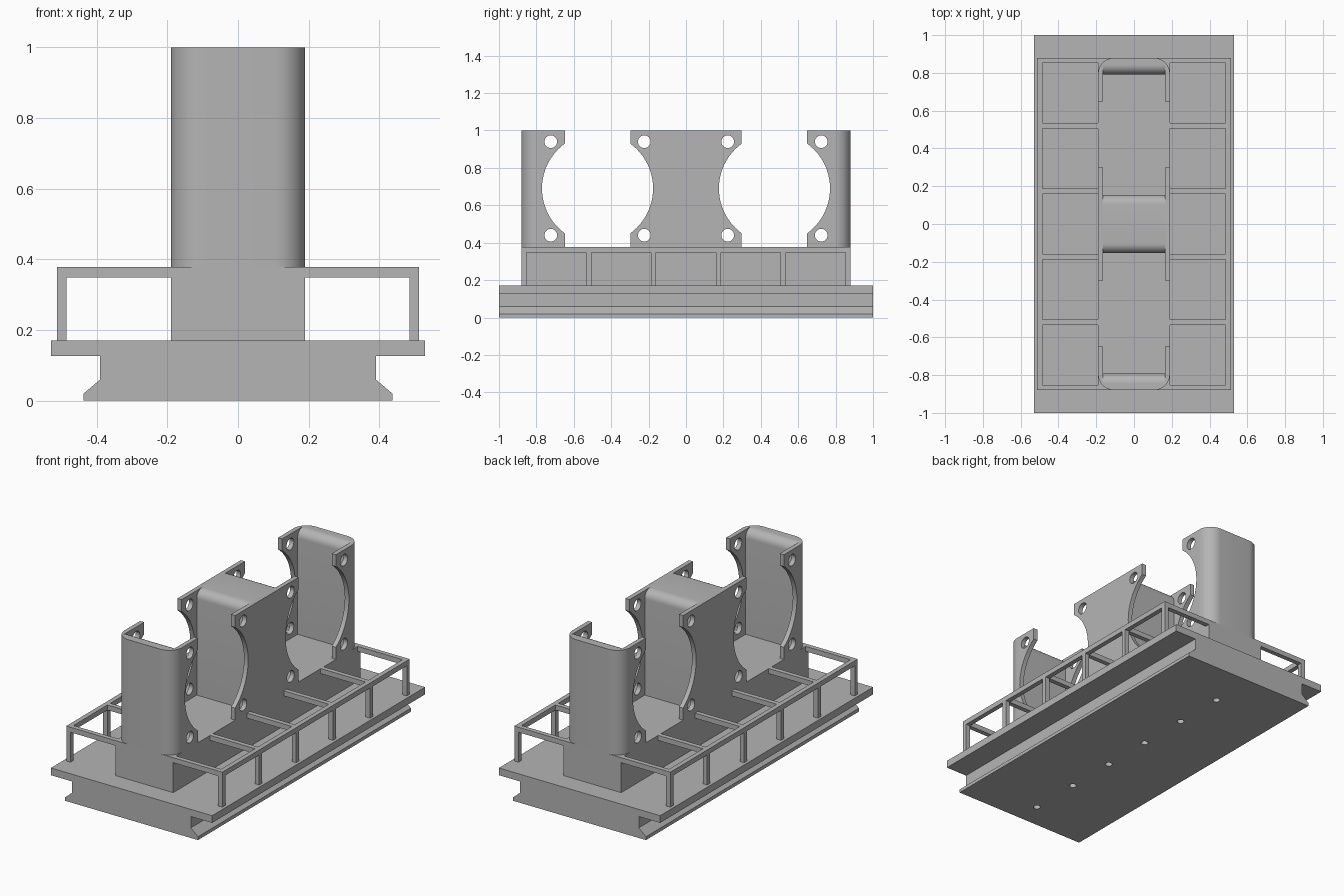
import bpy, bmesh
from math import sin, cos, pi

cube = bpy.data.objects.get("Cube")
if cube:
    bpy.data.objects.remove(cube, do_unlink=True)

grey = bpy.data.materials.new("plain grey")
grey.use_nodes = True
GREY = (0.46, 0.46, 0.46, 1)
grey.diffuse_color = GREY
grey.node_tree.nodes["Principled BSDF"].inputs["Base Color"].default_value = GREY


def prism(name, points, axis, start, end):
    """Extrude a flat outline along an axis: x takes (y, z), y takes (x, z), z takes (x, y)."""
    place = {"x": lambda p, d: (d, p[0], p[1]),
             "y": lambda p, d: (p[0], d, p[1]),
             "z": lambda p, d: (p[0], p[1], d)}[axis]
    bm = bmesh.new()
    rings = [[bm.verts.new(place(p, d)) for p in points] for d in (start, end)]
    for ring in rings:
        bm.faces.new(ring)
    n = len(points)
    for i in range(n):
        j = (i + 1) % n
        bm.faces.new((rings[0][i], rings[0][j], rings[1][j], rings[1][i]))
    bmesh.ops.recalc_face_normals(bm, faces=bm.faces)
    mesh = bpy.data.meshes.new(name)
    bm.to_mesh(mesh)
    bm.free()
    mesh.materials.append(grey)
    obj = bpy.data.objects.new(name, mesh)
    bpy.context.collection.objects.link(obj)
    return obj


def box(name, x0, x1, y0, y1, z0, z1):
    return prism(name, [(x0, y0), (x1, y0), (x1, y1), (x0, y1)], "z", z0, z1)


def arc(cx, cy, r, a0, a1, n):
    """Points on an arc, angles in quarter turns."""
    turns = [(a0 + (a1 - a0) * i / n) * pi / 2 for i in range(n + 1)]
    return [(cx + r * cos(t), cy + r * sin(t)) for t in turns]


def circle(cx, cy, r, n):
    return arc(cx, cy, r, 0, 4, n)[:-1]


def select(obj):
    bpy.ops.object.select_all(action="DESELECT")
    obj.select_set(True)
    bpy.context.view_layer.objects.active = obj


def cut(target, cutter):
    """Subtract the cutter from the target and discard it."""
    mod = target.modifiers.new("cut", "BOOLEAN")
    mod.operation = "DIFFERENCE"
    mod.solver = "EXACT"
    mod.object = cutter
    select(target)
    bpy.ops.object.modifier_apply(modifier=mod.name)
    bpy.data.objects.remove(cutter, do_unlink=True)


def smooth(obj):
    select(obj)
    bpy.ops.object.shade_smooth_by_angle(angle=pi / 6)


DECK, FLOOR, TOP = 0.17, 0.378, 1.0
HALF_W, HALF_L = 0.19, 0.88

# Base rail with a dovetail foot and a row of blind holes underneath
side = [(0.437, 0), (0.437, 0.02), (0.39, 0.06), (0.39, 0.127), (0.53, 0.127), (0.53, DECK)]
base = prism("base", side + [(-x, z) for x, z in reversed(side)], "y", -1, 1)
for i in range(6):
    cut(base, prism("base_hole", circle(0, -0.847 + 0.313 * i, 0.02, 20), "z", -0.1, 0.1))
smooth(base)

# Solid pedestal
box("pedestal", -HALF_W, HALF_W, -HALF_L, HALF_L, DECK, FLOOR)

# Holder block with rounded outer corners
R = 0.085
cx, cy = HALF_W - R, HALF_L - R
outline = (arc(cx, cy, R, 0, 1, 10) + arc(-cx, cy, R, 1, 2, 10)
           + arc(-cx, -cy, R, 2, 3, 10) + arc(cx, -cy, R, 3, 4, 10))
holder = prism("holder", outline, "z", FLOOR, TOP)

# Two bays: pocket with rounded lips, open gap, round opening, screw holes
LIP, MID_Z = 0.05, 0.69
for bay in (-0.473, 0.473):
    reach = 0.319
    right, left = bay + reach, bay - reach
    pocket = ([(left, 0.3), (right, 0.3)]
              + arc(right + LIP, TOP - LIP, LIP, 2, 1, 8) + [(right + LIP, 1.1)]
              + [(left - LIP, 1.1)] + arc(left - LIP, TOP - LIP, LIP, 1, 0, 8))
    cut(holder, prism("pocket", pocket, "x", -0.163, 0.163))
    cut(holder, box("gap", -0.3, 0.3, bay - 0.175, bay + 0.175, 0.3, 1.1))
    cut(holder, prism("opening", circle(bay, MID_Z, 0.297, 72), "x", -0.3, 0.3))
    for dy in (-0.25, 0.25):
        for dz in (-0.25, 0.25):
            cut(holder, prism("screw_hole", circle(bay + dy, MID_Z + dz, 0.034, 24), "x", -0.3, 0.3))
smooth(holder)

# Railings on both sides: long bar, rungs to the holder, posts
BAR, OUT, UNDER = 0.028, 0.513, 0.348
for s, label in ((1, "left"), (-1, "right")):
    def railing(name, x0, x1, y0, y1, z0, z1):
        box(label + "_" + name, min(s * x0, s * x1), max(s * x0, s * x1), y0, y1, z0, z1)

    railing("rail_bar", OUT - BAR, OUT, -HALF_L, HALF_L, UNDER, FLOOR)
    for i in range(6):
        y0 = -HALF_L + i * (2 * HALF_L - BAR) / 5
        railing("rail_rung", HALF_W, OUT - BAR, y0, y0 + BAR, UNDER, FLOOR)
        railing("rail_post", OUT - BAR, OUT, y0, y0 + BAR, DECK, UNDER)
